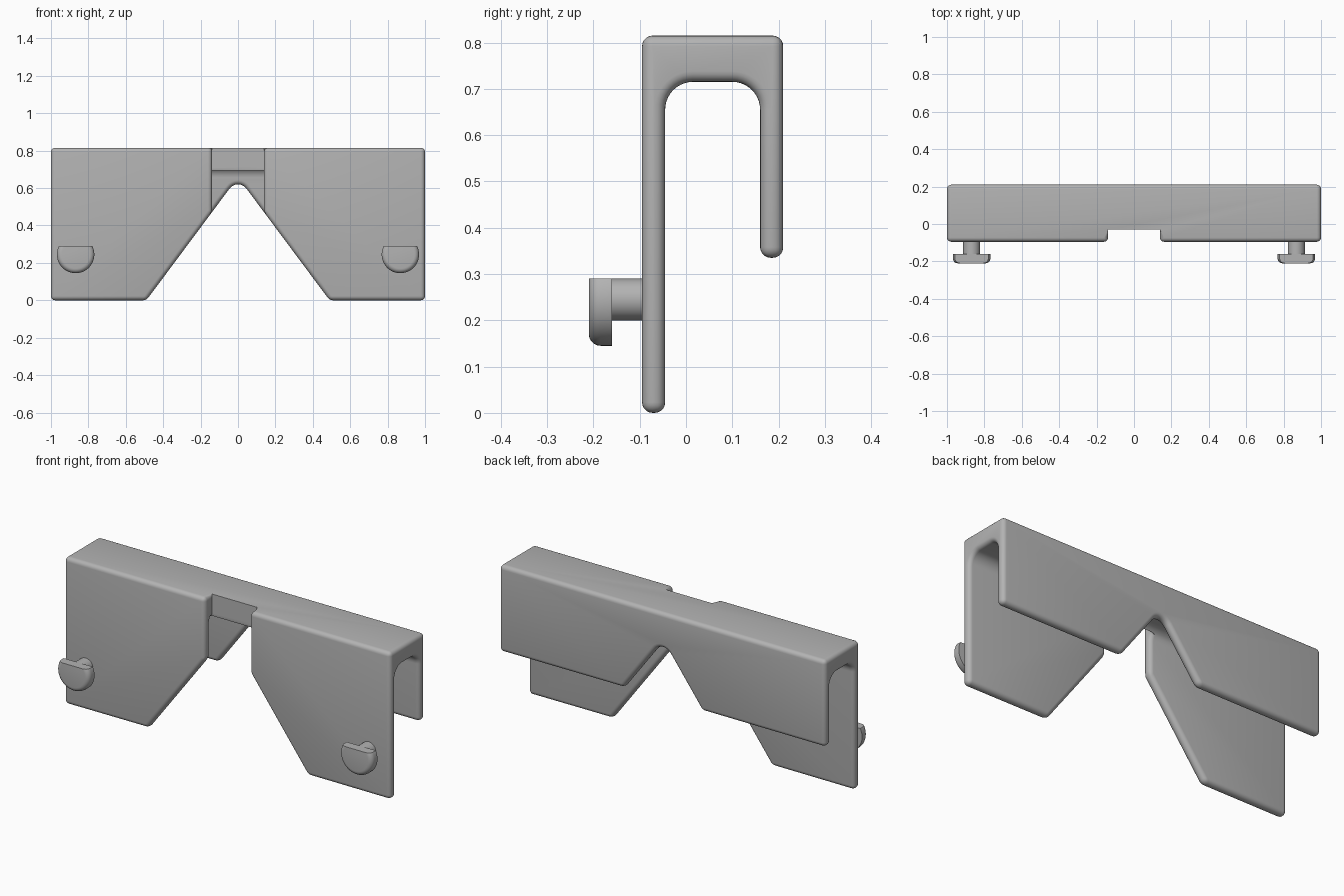
import bpy
import bmesh
from math import sin, cos, pi, atan2, radians
from mathutils import Matrix, Vector

if "Cube" in bpy.data.objects:
    bpy.data.objects.remove(bpy.data.objects["Cube"], do_unlink=True)

GREY = (0.45, 0.45, 0.45, 1)
grey = bpy.data.materials.new("plain grey")
grey.use_nodes = True
grey.diffuse_color = GREY
grey.node_tree.nodes["Principled BSDF"].inputs["Base Color"].default_value = GREY


def make_object(name, bm):
    bmesh.ops.recalc_face_normals(bm, faces=bm.faces)
    mesh = bpy.data.meshes.new(name)
    bm.to_mesh(mesh)
    bm.free()
    mesh.materials.append(grey)
    obj = bpy.data.objects.new(name, mesh)
    bpy.context.collection.objects.link(obj)
    return obj


def prism(name, points, push):
    """Extrude a closed outline of 3D points along a vector."""
    bm = bmesh.new()
    face = bm.faces.new([bm.verts.new(p) for p in points])
    geom = bmesh.ops.extrude_face_region(bm, geom=[face])["geom"]
    bmesh.ops.translate(bm, vec=push, verts=[v for v in geom if isinstance(v, bmesh.types.BMVert)])
    return make_object(name, bm)


def arc(cx, cz, r, start, end, steps):
    return [(cx + r * cos(start + (end - start) * i / steps),
             cz + r * sin(start + (end - start) * i / steps)) for i in range(steps + 1)]


def smooth(obj):
    bpy.ops.object.select_all(action='DESELECT')
    obj.select_set(True)
    bpy.context.view_layer.objects.active = obj
    bpy.ops.object.shade_smooth_by_angle(angle=radians(32))


# Main bracket: upside-down U section with a long front and a short back plate
TOP, FRONT, BACK, WALL, FILLET = 0.815, -0.095, 0.21, 0.05, 0.06
inner_front, inner_back, ceiling = FRONT + WALL, BACK - WALL, 0.715
section = [(FRONT, TOP), (FRONT, 0), (inner_front, 0)]
section += arc(inner_front + FILLET, ceiling - FILLET, FILLET, pi, pi / 2, 10)
section += arc(inner_back - FILLET, ceiling - FILLET, FILLET, pi / 2, 0, 10)
section += [(inner_back, 0.335), (BACK, 0.335), (BACK, TOP)]
bracket = prism("bracket", [(-1, y, z) for y, z in section], (2, 0, 0))

# V opening with a rounded apex, through both plates
half, apex, r = 0.49, 0.658, 0.056
lean = atan2(half, apex)
slope = apex / half
outline = [(half + 0.1 / slope, -0.1)]
outline += arc(0, apex - r / sin(lean), r, lean, pi - lean, 8)
outline += [(-half - 0.1 / slope, -0.1)]
v_cutter = prism("v_cutter", [(x, -0.4, z) for x, z in outline], (0, 0.8, 0))

# Notch in the middle of the front plate
notch_half, notch_y = 0.138, -0.03
notch_cutter = prism("notch_cutter", [(x, y, -0.1) for x, y in (
    (-notch_half, -0.4), (notch_half, -0.4), (notch_half, notch_y), (-notch_half, notch_y))],
    (0, 0, 1.2))

for cutter in (v_cutter, notch_cutter):
    mod = bracket.modifiers.new("cut", 'BOOLEAN')
    mod.operation = 'DIFFERENCE'
    mod.solver = 'EXACT'
    mod.object = cutter
    cutter.hide_render = True
bpy.context.view_layer.update()
cut = bpy.data.meshes.new_from_object(bracket.evaluated_get(bpy.context.evaluated_depsgraph_get()))
bracket.modifiers.clear()
for cutter in (v_cutter, notch_cutter):
    bpy.data.objects.remove(cutter, do_unlink=True)

# Round every sharp edge except the back wall of the notch
bm = bmesh.new()
bm.from_mesh(cut)
bmesh.ops.remove_doubles(bm, verts=bm.verts, dist=0.0005)
bmesh.ops.dissolve_limit(bm, angle_limit=radians(1), verts=bm.verts, edges=bm.edges)


def rounded(e):
    in_notch = all(abs(v.co.y - notch_y) < 0.002 and abs(v.co.x) < notch_half + 0.01 for v in e.verts)
    return len(e.link_faces) == 2 and e.calc_face_angle() > radians(30) and not in_notch


bmesh.ops.bevel(bm, geom=[e for e in bm.edges if rounded(e)], offset=0.023, offset_type='OFFSET',
                segments=5, profile=0.5, affect='EDGES', clamp_overlap=False)
bm.to_mesh(bracket.data)
bm.free()
smooth(bracket)

# Hooks: a round peg carrying a flat-topped disc
PEG_Z, PEG_R, DISC_R = 0.245, 0.045, 0.1
DISC_FRONT, DISC_BACK = -0.21, -0.16


def cylinder(x, radius, y0, y1):
    bm = bmesh.new()
    place = Matrix.Translation((x, (y0 + y1) / 2, PEG_Z)) @ Matrix.Rotation(pi / 2, 4, 'X')
    bmesh.ops.create_cone(bm, cap_ends=True, segments=48, radius1=radius, radius2=radius,
                          depth=y1 - y0, matrix=place)
    return bm


for side, x in (("left", 0.868), ("right", -0.868)):
    smooth(make_object(side + "_peg", cylinder(x, PEG_R, DISC_BACK - 0.01, FRONT + 0.01)))
    bm = cylinder(x, DISC_R, DISC_FRONT, DISC_BACK)
    rim = [e for e in bm.edges if all(v.co.y < DISC_FRONT + 0.001 for v in e.verts)]
    bmesh.ops.bevel(bm, geom=rim, offset=0.025, segments=5, profile=0.5, affect='EDGES')
    result = bmesh.ops.bisect_plane(bm, geom=bm.verts[:] + bm.edges[:] + bm.faces[:],
                                    plane_co=(0, 0, PEG_Z + PEG_R), plane_no=Vector((0, 0, 1)),
                                    clear_outer=True)
    bmesh.ops.holes_fill(bm, edges=[e for e in bm.edges if e.is_boundary])
    smooth(make_object(side + "_hook_disc", bm))
